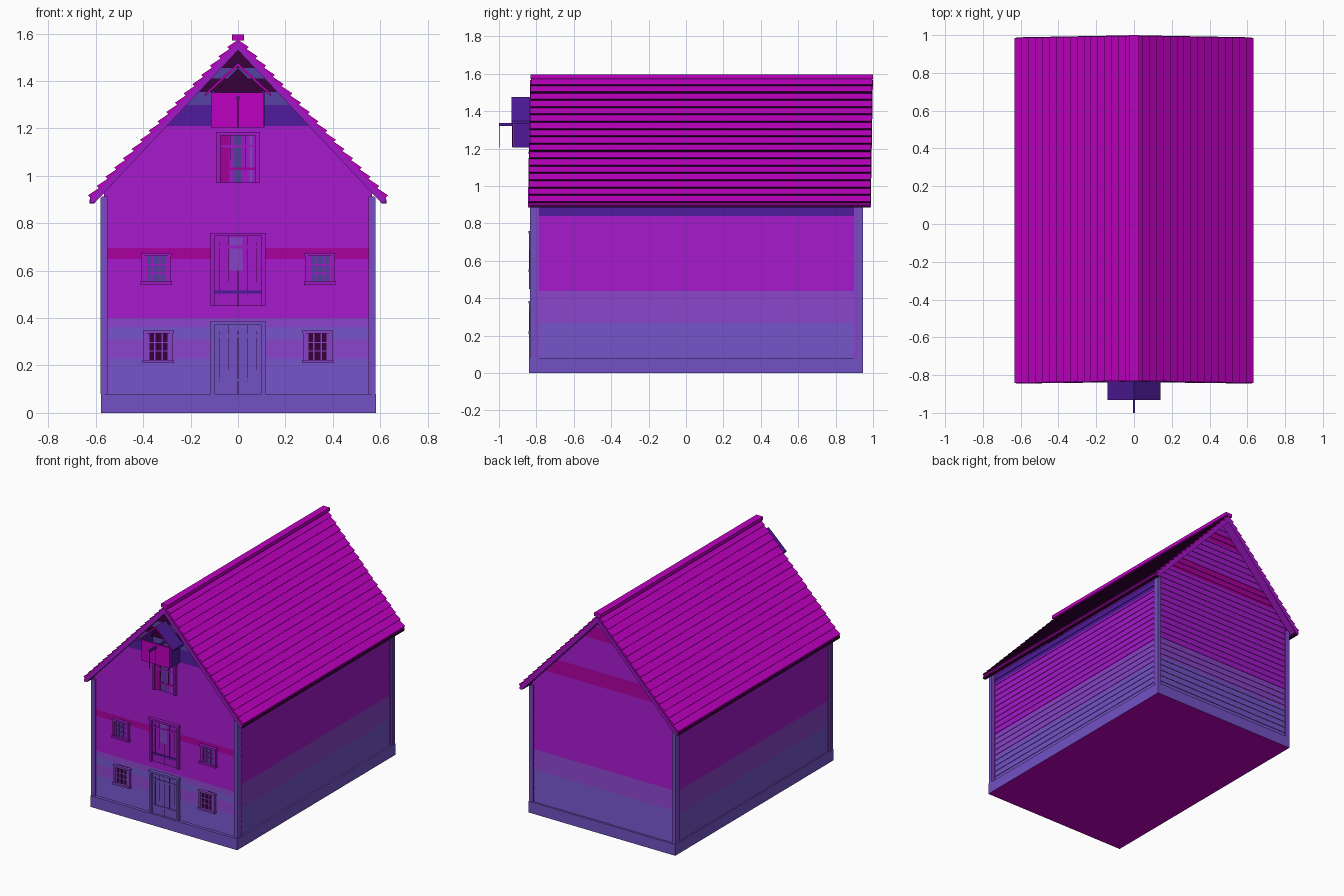
import bpy, bmesh, math
from mathutils import Matrix

old = bpy.data.objects.get("Cube")
if old:
    bpy.data.objects.remove(old)


# Materials
def make_mat(name, *rgb):
    lin = [((c / 255 + 0.055) / 1.055) ** 2.4 if c > 10 else c / 255 / 12.92 for c in rgb]
    m = bpy.data.materials.new(name)
    m.use_nodes = True
    m.diffuse_color = (*lin, 1)
    bsdf = m.node_tree.nodes["Principled BSDF"]
    bsdf.inputs["Base Color"].default_value = (*lin, 1)
    bsdf.inputs["Roughness"].default_value = 0.9
    return m


slate = make_mat("slate violet", 114, 82, 196)
violet = make_mat("violet", 134, 66, 197)
purple = make_mat("purple", 160, 24, 198)
magenta = make_mat("magenta", 190, 0, 192)
crimson = make_mat("deep magenta", 163, 0, 153)
indigo = make_mat("indigo", 77, 26, 151)
dusk = make_mat("dusk blue", 84, 62, 158)
dark = make_mat("dark plum", 54, 0, 58)


# Helpers
def finish(name, bm, *mats):
    mesh = bpy.data.meshes.new(name)
    bm.to_mesh(mesh)
    bm.free()
    for m in mats:
        mesh.materials.append(m)
    ob = bpy.data.objects.new(name, mesh)
    bpy.context.collection.objects.link(ob)
    return ob


def box(name, x, y, z, mat):
    """Box from (low, high) pairs on each axis."""
    bm = bmesh.new()
    bmesh.ops.create_cube(bm, size=1)
    for v in bm.verts:
        v.co = [p[0] if c < 0 else p[1] for p, c in zip((x, y, z), v.co)]
    return finish(name, bm, mat)


def prism(name, points, y, mat, lean=0):
    """Profile in x and z extruded along y, leaning back with height above the eaves."""
    bm = bmesh.new()
    face = bm.faces.new([bm.verts.new((px, y[0], pz)) for px, pz in points])
    ext = bmesh.ops.extrude_face_region(bm, geom=[face])["geom"]
    moved = [v for v in ext if isinstance(v, bmesh.types.BMVert)]
    bmesh.ops.translate(bm, vec=(0, y[1] - y[0], 0), verts=moved)
    for v in bm.verts:
        v.co.y += lean * (v.co.z - 0.9)
    bmesh.ops.recalc_face_normals(bm, faces=bm.faces)
    return finish(name, bm, mat)


PEAK, SLOPE = 1.53, 1.065


def under(x):
    return PEAK - SLOPE * abs(x)


def siding(name, angle, centre, half, top, bands, gable):
    """Lapped boards, coloured by height bands of (upper limit, material)."""
    bm = bmesh.new()
    rows = round((top - 0.07) / 0.043)
    step = (top - 0.07) / rows

    def width(z):
        return min(half, (PEAK - z) / SLOPE) if gable else half

    for i in range(rows):
        z0 = 0.07 + i * step
        z1 = z0 + step
        a, b = width(z0), width(z1)
        for u0, y0, u1, y1, h1 in ((a, 0, a, -0.004, z0), (a, -0.004, b, 0, z1)):
            corners = ((-u0, y0, z0), (u0, y0, z0), (u1, y1, h1), (-u1, y1, h1))
            bm.faces.new([bm.verts.new(c) for c in corners])
    for limit, _ in bands[:-1]:
        geom = bm.verts[:] + bm.edges[:] + bm.faces[:]
        bmesh.ops.bisect_plane(bm, geom=geom, plane_co=(0, 0, limit), plane_no=(0, 0, 1))
    mats = list(dict.fromkeys(m for _, m in bands))
    for f in bm.faces:
        z = f.calc_center_median().z
        f.material_index = mats.index(next(m for lim, m in bands if z < lim))
    bm.transform(Matrix.Translation(centre) @ Matrix.Rotation(angle, 4, 'Z'))
    return finish(name, bm, *mats)


# Plinth with a coloured underside
plinth = box("plinth", (-0.578, 0.582), (-0.84, 0.947), (0, 0.08), slate)
plinth.data.materials.append(magenta)
for p in plinth.data.polygons:
    p.material_index = 1 if p.normal.z < -0.5 else 0

# Walls
FRONT, BACK, MID = -0.815, 0.93, 0.0575
front_bands = [(0.23, slate), (0.31, violet), (0.36, slate), (0.4, violet), (0.65, purple),
               (0.695, crimson), (1.21, purple), (1.3, indigo), (1.355, dusk), (1.41, dark),
               (1.455, dusk), (2, dark)]
back_bands = [(0.31, slate), (0.455, violet), (1.04, purple), (1.145, crimson), (1.37, purple),
              (1.46, crimson), (2, purple)]
side_bands = [(0.27, slate), (0.44, violet), (0.84, purple), (2, indigo)]
siding("front_wall", 0, (0, FRONT, 0), 0.57, PEAK, front_bands, True)
siding("back_wall", math.pi, (0, BACK, 0), 0.57, PEAK, back_bands, True)
siding("left_wall", math.pi / 2, (0.568, MID, 0), 0.872, 0.91, side_bands, False)
siding("right_wall", -math.pi / 2, (-0.566, MID, 0), 0.872, 0.91, side_bands, False)

# Corner boards, with a slate outer strip
for s in (-1, 1):
    xs = sorted((s * 0.55, s * 0.576))
    strip = sorted((s * 0.564, s * 0.58))
    for end, y0, y1, out in (("front", -0.83, -0.785, -0.834), ("back", 0.897, 0.942, 0.945)):
        box(end + "_corner_board", xs, (y0, y1), (0.08, 0.912), violet)
        box(end + "_corner_strip", strip, sorted((out, (y0 + y1) / 2)), (0.08, 0.908), slate)

# Roof halves with stepped courses, eave trim and rake boards
ROWS, EAVE, LEAN = 17, 0.624, 0.017
for s in (-1, 1):
    pts = [(0, PEAK)]
    for i in range(ROWS):
        xa, xb = EAVE * i / ROWS, EAVE * (i + 1) / ROWS
        pts += [(s * xa, under(xa) + 0.044), (s * (xb + 0.009), under(xb) + 0.0525)]
    pts += [(s * EAVE, under(EAVE) + 0.044), (s * EAVE, under(EAVE) + 0.02)]
    roof = prism("roof_half", pts, (-0.841, 0.985), magenta, LEAN)
    roof.data.materials.append(dark)
    roof.data.materials.append(purple)
    for p in roof.data.polygons:
        if p.normal.z < -0.3:
            # Course ledges are dark, the wide soffit is purple
            p.material_index = 2 if p.area > 0.5 else 1
    rake = [(0, PEAK), (0, PEAK + 0.036), (s * EAVE, under(EAVE) + 0.036),
            (s * EAVE, under(EAVE) + 0.02), (s * 0.605, under(0.605))]
    prism("front_rake_board", rake, (-0.845, -0.839), purple, LEAN)
    prism("back_rake_board", rake, (0.983, 0.988), purple, LEAN)
    box("eave_trim", sorted((s * 0.605, s * 0.626)), (-0.838, 0.983), (0.884, 0.9), dark)
box("ridge_cap", (-0.026, 0.026), (-0.832, 1.0), (1.572, 1.597), magenta)


# Doors: leaf, plank gaps, frame, rails
def door(name, half, z0, z1, frame, leaf, rails):
    box(name + "_leaf", (-half, half), (-0.826, FRONT), (z0, z1), leaf)
    for i in range(1, 6):
        x = -half + 2 * half * i / 6
        box(name + "_plank_gap", (x - 0.0012, x + 0.0012), (-0.828, FRONT),
            (z0 + 0.05 * (i % 3), z1 - 0.04 * (i % 2)), dark)
    for z, mat in zip((z0 + 0.06, z1 - 0.06), rails):
        box(name + "_rail", (-half + 0.015, half - 0.015), (-0.831, FRONT), (z - 0.006, z + 0.006), mat)
    for s in (-1, 1):
        box(name + "_jamb", sorted((s * half, s * (half - 0.016))), (-0.84, FRONT), (z0, z1), frame)
    box(name + "_lintel", (-half - 0.003, half + 0.003), (-0.843, FRONT), (z1 - 0.014, z1), frame)


door("ground_door", 0.115, 0.08, 0.385, slate, slate, (slate, slate))
door("middle_door", 0.115, 0.45, 0.76, purple, purple, (indigo, purple))
door("loft_door", 0.09, 0.97, 1.185, purple, purple, (crimson, purple))
box("middle_door_strip", (-0.035, 0.018), (-0.829, FRONT), (0.6, 0.74), violet)
box("loft_door_panel", (-0.074, -0.035), (-0.83, FRONT), (0.975, 1.17), crimson)
box("loft_door_strip", (-0.016, 0.014), (-0.83, FRONT), (0.975, 1.17), dusk)
box("loft_door_side_strip", (0.048, 0.062), (-0.83, FRONT), (0.975, 1.17), violet)


# Windows: pane, frame, sill, head, muntins
def window(name, x, z0, z1, frame, pane):
    w = 0.05
    box(name + "_pane", (x - w, x + w), (-0.825, FRONT), (z0, z1), pane)
    for k in (-1, 1):
        box(name + "_jamb", sorted((x + k * w, x + k * (w + 0.012))), (-0.836, FRONT), (z0, z1), frame)
        box(name + "_upright", (x + k * 0.016 - 0.003, x + k * 0.016 + 0.003),
            (-0.83, FRONT), (z0, z1), frame)
        zc = (z0 + z1) / 2 + k * 0.018
        box(name + "_crossbar", (x - w, x + w), (-0.83, FRONT), (zc - 0.003, zc + 0.003), frame)
        box(name + "_sash", sorted((x + k * w, x + k * (w - 0.012))), (-0.831, FRONT), (z0, z1), frame)
    box(name + "_sill", (x - 0.067, x + 0.067), (-0.843, FRONT), (z0, z0 + 0.014), frame)
    box(name + "_head", (x - 0.065, x + 0.065), (-0.84, FRONT), (z1 - 0.014, z1), frame)


for s in (-1, 1):
    window("upper_window", s * 0.345, 0.54, 0.675, purple, dusk)
    window("lower_window", s * 0.336, 0.21, 0.348, violet, dark)

# Hoist hood with open gable, beam and rope
box("hood_front", (-0.113, 0.11), (-0.928, -0.918), (1.205, 1.352), magenta)
box("hood_floor", (-0.113, 0.11), (-0.92, FRONT), (1.205, 1.215), indigo)
box("hood_board_gap", (-0.001, 0.001), (-0.929, -0.92), (1.21, 1.32), dark)
for s in (-1, 1):
    box("hood_side", sorted((s * 0.1, s * 0.112)), (-0.92, FRONT), (1.205, 1.36), indigo)
    slab = [(0, 1.477), (s * 0.14, 1.347), (s * 0.14, 1.335), (0, 1.463)]
    prism("hood_roof", slab, (-0.929, FRONT), indigo)
    prism("hood_rake", slab, (-0.932, -0.928), magenta)
prism("hood_inner_gable", [(-0.1, 1.35), (0.1, 1.35), (0, 1.455)], (-0.84, FRONT), dark)
box("hoist_beam", (-0.006, 0.006), (-1.0, FRONT), (1.322, 1.336), indigo)
box("hoist_rope", (-0.002, 0.002), (-1.0, -0.996), (1.205, 1.324), dark)
